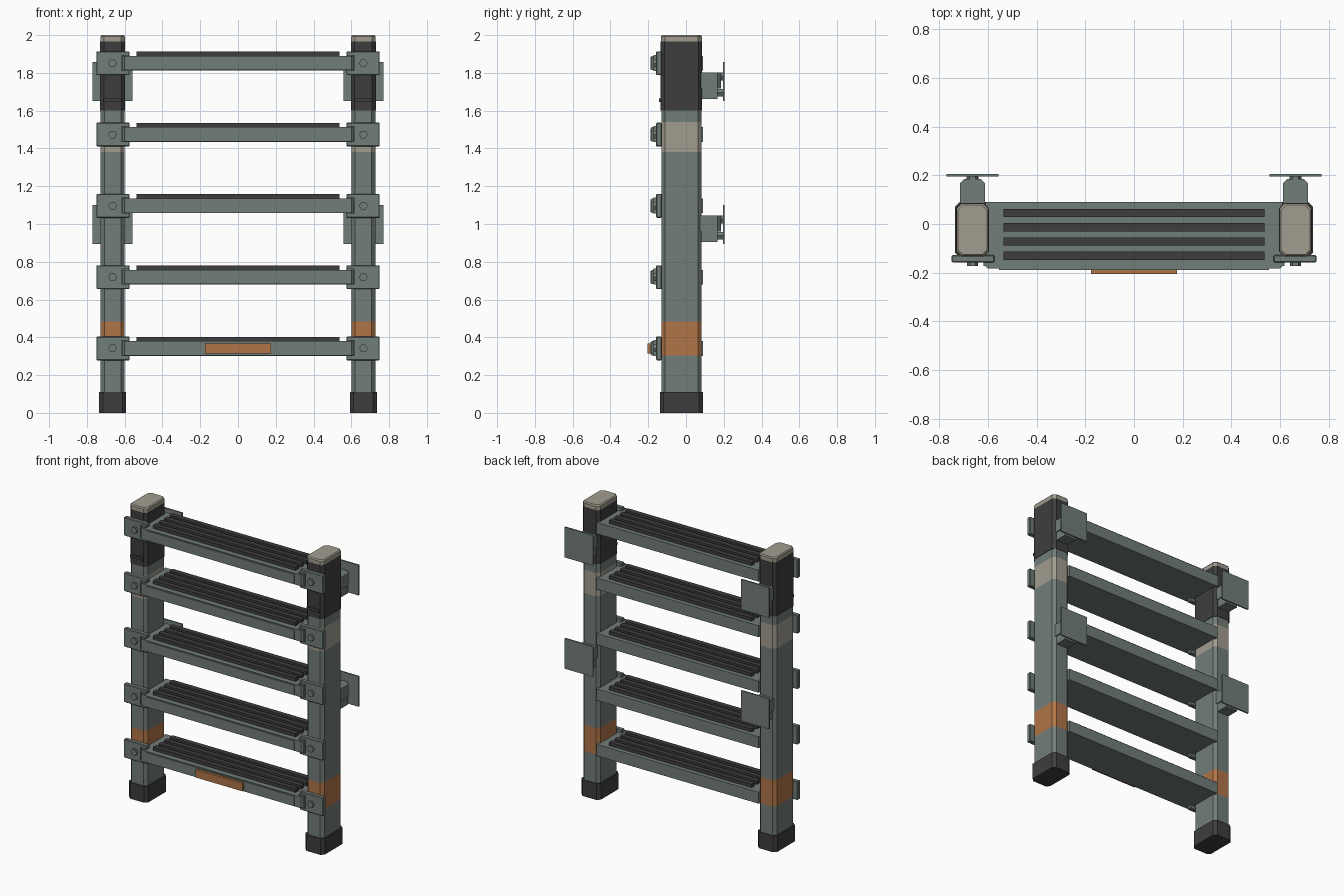
import bpy, bmesh, math
from mathutils import Matrix

if "Cube" in bpy.data.objects:
    bpy.data.objects.remove(bpy.data.objects["Cube"])


def mat(name, c):
    m = bpy.data.materials.new(name)
    m.diffuse_color = (*c, 1)
    m.use_nodes = True
    m.node_tree.nodes["Principled BSDF"].inputs["Base Color"].default_value = m.diffuse_color
    return m


GREEN = mat("grey_green_metal", (0.165, 0.205, 0.188))
DARK = mat("dark_rubber", (0.048, 0.048, 0.048))
BEIGE = mat("beige_paint", (0.361, 0.335, 0.275))
ORANGE = mat("orange_paint", (0.434, 0.178, 0.065))


def finish(name, bm, mats):
    bmesh.ops.recalc_face_normals(bm, faces=bm.faces)
    me = bpy.data.meshes.new(name)
    bm.to_mesh(me)
    bm.free()
    for m in mats:
        me.materials.append(m)
    ob = bpy.data.objects.new(name, me)
    bpy.context.collection.objects.link(ob)
    return ob


def box(name, x, y, z, m, bevel=0.0):
    """Box from (min, max) ranges, with optional chamfered edges."""
    bm = bmesh.new()
    bmesh.ops.create_cube(bm, size=1)
    for v in bm.verts:
        v.co = [(r[0] + r[1]) / 2 + c * (r[1] - r[0]) for r, c in zip((x, y, z), v.co)]
    if bevel:
        bmesh.ops.bevel(bm, geom=bm.edges[:], offset=bevel, segments=1, affect='EDGES')
    return finish(name, bm, [m])


def column(name, cx, cy, hx, hy, ch, rings, mats):
    """Chamfered column; rings = (z, inset, material index of the band above)."""
    bm = bmesh.new()
    loops = []
    for z, inset, _ in rings:
        a, b = hx - inset, hy - inset
        pts = [(a, b - ch), (a - ch, b), (ch - a, b), (-a, b - ch),
               (-a, ch - b), (ch - a, -b), (a - ch, -b), (a, ch - b)]
        loops.append([bm.verts.new((cx + px, cy + py, z)) for px, py in pts])
    for i in range(len(loops) - 1):
        for k in range(8):
            n = (k + 1) % 8
            f = bm.faces.new((loops[i][k], loops[i][n], loops[i + 1][n], loops[i + 1][k]))
            f.material_index = rings[i][2]
    bm.faces.new(loops[0][::-1]).material_index = rings[0][2]
    bm.faces.new(loops[-1]).material_index = rings[-1][2]
    return finish(name, bm, mats)


def bolt(name, x, z, y0, y1, r):
    """Hexagonal bolt head along y."""
    bm = bmesh.new()
    M = Matrix.Translation((x, (y0 + y1) / 2, z)) @ Matrix.Rotation(math.pi / 2, 4, 'X') @ Matrix.Rotation(math.pi / 6, 4, 'Z')
    bmesh.ops.create_cone(bm, cap_ends=True, segments=6, radius1=r, radius2=r, depth=y1 - y0, matrix=M)
    return finish(name, bm, [GREEN])


def span(c, h):
    return (c - h, c + h)


PX, PY = 0.664, -0.024                     # post centre
RUNGS = [0.341 + 0.3775 * i for i in range(5)]

for s, side in ((-1, "left"), (1, "right")):
    cx = s * PX
    # upright with painted bands
    column(f"post_{side}", cx, PY, 0.064, 0.107, 0.02,
           [(0.05, 0, 0), (0.305, 0, 2), (0.485, 0, 0), (1.38, 0, 1),
            (1.54, 0, 0), (1.61, 0, 0)], [GREEN, BEIGE, ORANGE])
    column(f"grip_{side}", cx, PY, 0.067, 0.110, 0.021,
           [(1.60, 0, 0), (1.965, 0, 0)], [DARK])
    column(f"post_cap_{side}", cx, PY, 0.065, 0.108, 0.02,
           [(1.96, 0, 0), (1.993, 0, 0), (2.0, 0.006, 0)], [BEIGE])
    column(f"foot_{side}", cx, PY, 0.072, 0.114, 0.02,
           [(0, 0, 0), (0.11, 0, 0)], [DARK])
    # small lip at the base of the grip
    box(f"grip_lip_{side}", span(cx, 0.047), (-0.143, -0.12), (1.645, 1.665), DARK)

    # wall brackets: stub, fixing and back plate
    for i, z in enumerate((0.998, 1.755)):
        n = f"{side}_{i + 1}"
        column(f"bracket_arm_{n}", cx, 0.12, 0.052, 0.066, 0.02,
               [(z - 0.038, 0, 0), (z + 0.047, 0, 0)], [GREEN])
        box(f"bracket_brace_{n}", span(cx, 0.045), (0.06, 0.168), (z - 0.094, z - 0.036), GREEN)
        box(f"wall_plate_{n}", span(cx, 0.106), (0.195, 0.205), span(z, 0.103), GREEN)
        for dz in (0.025, -0.06):
            bolt(f"bracket_bolt_{n}", cx, z + dz, 0.16, 0.197, 0.024)

    # clamp plates and bolts that hold each tread
    for i, z in enumerate(RUNGS):
        n = f"{side}_{i + 1}"
        box(f"clamp_plate_{n}", span(s * 0.662, 0.088), (-0.158, -0.128), span(z, 0.063), GREEN, 0.004)
        bolt(f"clamp_bolt_{n}", cx, z, -0.173, -0.155, 0.023)
        box(f"tread_tab_{n}", span(s * 0.597, 0.021), (-0.172, -0.15), (z - 0.04, z + 0.045), GREEN)

for i, z in enumerate(RUNGS):
    n = i + 1
    # tread slab, front bar and raised front panel
    box(f"tread_{n}", (-0.61, 0.61), (-0.165, 0.091), span(z, 0.039), GREEN)
    column(f"tread_front_bar_{n}", 0, -0.158, 0.617, 0.025, 0.016,
           [(z - 0.037, 0, 0), (z + 0.039, 0, 0)], [GREEN])
    box(f"tread_front_panel_{n}", (-0.555, 0.555), (-0.189, -0.17), span(z, 0.033), GREEN)
    # rubber grip strips
    for k in range(4):
        box(f"grip_strip_{n}_{k + 1}", (-0.537, 0.537), span(0.045 - 0.0585 * k, 0.017),
            (z + 0.03, z + 0.062), DARK)

# orange marker on the lowest tread
box("step_marker", (-0.176, 0.176), (-0.205, -0.185), span(RUNGS[0], 0.027), ORANGE)
